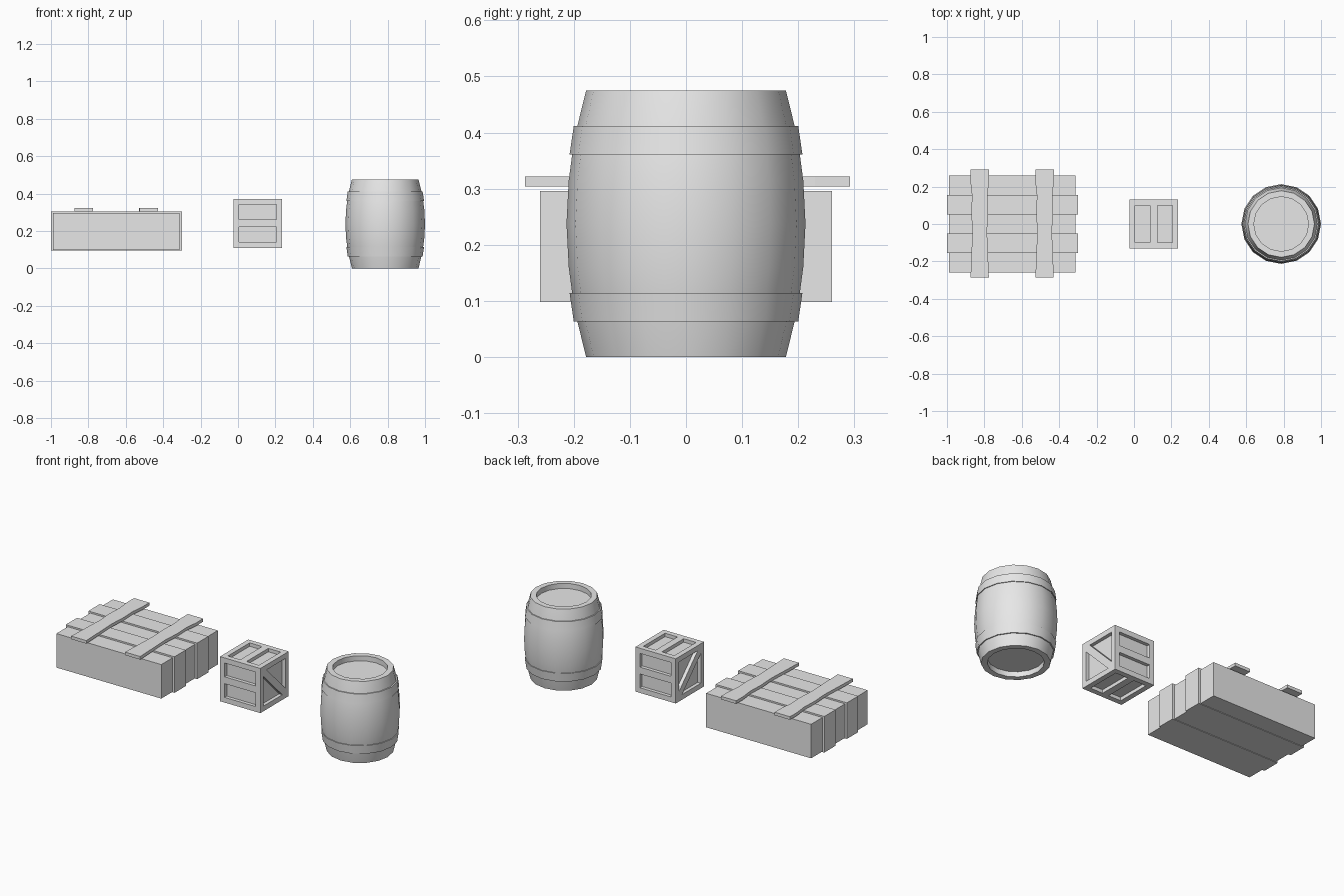
import bpy
import bmesh
import math
from mathutils import Vector, Matrix

cube = bpy.data.objects.get("Cube")
if cube:
    bpy.data.objects.remove(cube, do_unlink=True)

grey = bpy.data.materials.new("plain grey")
grey.use_nodes = True
grey.diffuse_color = (0.8, 0.8, 0.8, 1)
grey.node_tree.nodes["Principled BSDF"].inputs["Base Color"].default_value = (0.8, 0.8, 0.8, 1)


def finish(name, bm, location=(0, 0, 0)):
    bmesh.ops.recalc_face_normals(bm, faces=bm.faces)
    mesh = bpy.data.meshes.new(name)
    bm.to_mesh(mesh)
    bm.free()
    mesh.materials.append(grey)
    obj = bpy.data.objects.new(name, mesh)
    obj.location = location
    bpy.context.collection.objects.link(obj)
    return obj


def activate(obj):
    bpy.ops.object.select_all(action='DESELECT')
    obj.select_set(True)
    bpy.context.view_layer.objects.active = obj


def prism(bm, outline, low, high, turn=Matrix()):
    """Extrude a flat outline from z = low to z = high, then turn it."""
    base = [bm.verts.new(turn @ Vector((x, y, low))) for x, y in outline]
    top = [bm.verts.new(turn @ Vector((x, y, high))) for x, y in outline]
    bm.faces.new(base[::-1])
    bm.faces.new(top)
    for i in range(len(base)):
        j = (i + 1) % len(base)
        bm.faces.new((base[i], base[j], top[j], top[i]))


def rect(x0, x1, y0, y1):
    return [(x0, y0), (x1, y0), (x1, y1), (x0, y1)]


def lathe(name, profile, location, closed=False, sides=16):
    bm = bmesh.new()
    rings = []
    for r, z in profile:
        if r == 0:
            rings.append([bm.verts.new((0, 0, z))] * sides)
        else:
            angles = [math.tau * i / sides for i in range(sides)]
            rings.append([bm.verts.new((r * math.cos(a), r * math.sin(a), z)) for a in angles])
    pairs = list(zip(rings, rings[1:]))
    if closed:
        pairs.append((rings[-1], rings[0]))
    for a, b in pairs:
        for i in range(sides):
            j = (i + 1) % sides
            bm.faces.new(dict.fromkeys((a[i], a[j], b[j], b[i])))
    obj = finish(name, bm, location)
    activate(obj)
    bpy.ops.object.shade_smooth_by_angle(angle=math.radians(30))
    return obj


# Wide flat box: five thick planks, every second one slightly larger
width = 0.104
for i in range(5):
    bm = bmesh.new()
    y = (i - 2.5) * width
    grow = i % 2
    half = 0.35 if grow else 0.338
    low, high = (0.095, 0.305) if grow else (0.098, 0.296)
    prism(bm, rect(-half, half, y, y + width), low, high)
    finish(f"box_plank_{i + 1}", bm, (-0.65, 0, 0))

# Two uneven battens across the top of the box
batten = [(-0.287, 0.049), (-0.16, 0.044), (-0.04, 0.039), (0.06, 0.045),
          (0.15, 0.041), (0.23, 0.05), (0.292, 0.049)]
for i, x in enumerate((-0.825, -0.478)):
    bm = bmesh.new()
    prism(bm, [(w, y) for y, w in batten] + [(-w, y) for y, w in reversed(batten)], 0.304, 0.322)
    finish(f"box_batten_{i + 1}", bm, (x, 0, 0))

# Small crate: a cube with recessed panels cut into each side
size, inner, depth, brace = 0.13, 0.1, 0.02, 0.028
bm = bmesh.new()
prism(bm, rect(-size, size, -size, size), -size, size)
crate = finish("crate", bm, (0.105, 0, 0.24))

slots = [rect(-inner, inner, 0.02, inner), rect(-inner, inner, -inner, -0.02)]
cuts = bmesh.new()
# Slots run along x on front and back, along y on top and bottom
for angle in (90, -90):
    for outline in slots:
        prism(cuts, outline, size - depth, size + 0.02, Matrix.Rotation(math.radians(angle), 4, 'X'))
for angle in (0, 180):
    turn = Matrix.Rotation(math.radians(angle), 4, 'X') @ Matrix.Rotation(math.radians(90), 4, 'Z')
    for outline in slots:
        prism(cuts, outline, size - depth, size + 0.02, turn)
# Triangles either side of a diagonal brace on the two ends (outline is y, z)
to_end = Matrix(((0, 0, 1, 0), (1, 0, 0, 0), (0, 1, 0, 0), (0, 0, 0, 1)))
for low, high in ((size - depth, size + 0.02), (-size - 0.02, -size + depth)):
    for s in (1, -1):
        triangle = [(s * inner, s * inner), (s * (brace - inner), s * inner), (s * inner, s * (brace - inner))]
        prism(cuts, triangle, low, high, to_end)
cutter = finish("crate_cutter", cuts, crate.location)
cutter.hide_render = True
cut = crate.modifiers.new("panels", 'BOOLEAN')
cut.operation = 'DIFFERENCE'
cut.solver = 'EXACT'
cut.object = cutter
activate(crate)
bpy.ops.object.modifier_apply(modifier=cut.name)
bpy.data.objects.remove(cutter, do_unlink=True)

# Barrel: bulging staves with sunken heads at both ends
spot = (0.787, 0, 0)
height, sunk, lip = 0.475, 0.03, 0.146
lower = [(0, sunk), (lip, sunk), (lip, 0), (0.178, 0), (0.199, 0.085), (0.209, 0.16)]
upper = [(r, height - z) for r, z in reversed(lower)]
lathe("barrel_body", lower + [(0.213, height / 2)] + upper, spot)

# Barrel hoops
hoop = [(0.185, 0.063), (0.2, 0.063), (0.2075, 0.114), (0.195, 0.114)]
lathe("barrel_lower_hoop", hoop, spot, closed=True)
lathe("barrel_upper_hoop", [(r, height - z) for r, z in hoop], spot, closed=True)
